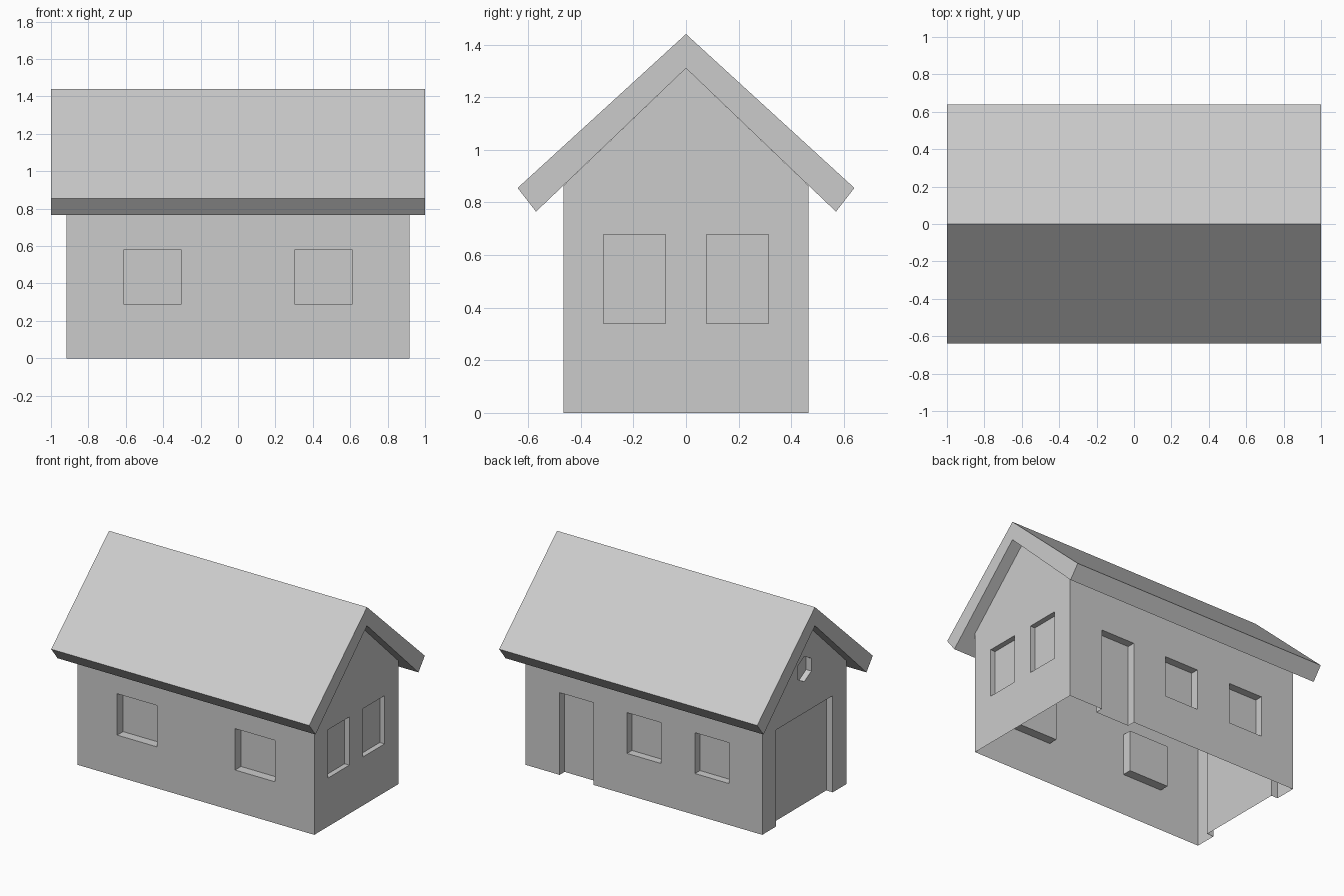
import bpy, bmesh, math
from mathutils import Matrix

if "Cube" in bpy.data.objects:
    bpy.data.objects.remove(bpy.data.objects["Cube"])

WX, WY, EAVE, RIDGE = 0.917, 0.465, 0.865, 1.31


def make_object(name, bm):
    bmesh.ops.recalc_face_normals(bm, faces=bm.faces[:])
    mesh = bpy.data.meshes.new(name)
    bm.to_mesh(mesh)
    bm.free()
    obj = bpy.data.objects.new(name, mesh)
    bpy.context.collection.objects.link(obj)
    return obj


def extrude_profile(name, points, half):
    """Sweep a (y, z) outline along x."""
    bm = bmesh.new()
    face = bm.faces.new([bm.verts.new((-half, y, z)) for y, z in points])
    new = bmesh.ops.extrude_face_region(bm, geom=[face])["geom"]
    verts = [v for v in new if isinstance(v, bmesh.types.BMVert)]
    bmesh.ops.translate(bm, verts=verts, vec=(2 * half, 0, 0))
    return make_object(name, bm)


def add_box(bm, x0, x1, y0, y1, z0, z1):
    m = Matrix.Translation(((x0 + x1) / 2, (y0 + y1) / 2, (z0 + z1) / 2))
    bmesh.ops.create_cube(bm, size=1, matrix=m @ Matrix.Diagonal((x1 - x0, y1 - y0, z1 - z0, 1)))


# Roof: thick gable with overhanging eaves
extrude_profile("roof", [(0, 1.44), (0.64, 0.855), (0.57, 0.765), (0, RIDGE),
                         (-0.57, 0.765), (-0.64, 0.855)], 1.0)

# Walls
walls = extrude_profile("walls", [(-WY, 0), (WY, 0), (WY, EAVE), (0, RIDGE), (-WY, EAVE)], WX)

# Recess cutters
OUT = 0.1
bm = bmesh.new()
for s in (-1, 1):
    # front windows
    add_box(bm, s * 0.457 - 0.154, s * 0.457 + 0.154, -WY - OUT, -WY + 0.065, 0.29, 0.58)
    # right side windows
    add_box(bm, WX - 0.037, WX + OUT, s * 0.195 - 0.118, s * 0.195 + 0.118, 0.34, 0.678)
# back door and two windows
for x, z0 in ((0.523, -0.1), (0, 0.29), (-0.527, 0.29)):
    add_box(bm, x - 0.131, x + 0.131, WY - 0.055, WY + OUT, z0, 0.576)
# garage door on the left side
add_box(bm, -WX - OUT, -WX + 0.05, -0.315, 0.315, -0.1, 0.677)
# hexagonal gable window
bmesh.ops.create_cone(bm, cap_ends=True, segments=6, radius1=0.089, radius2=0.089, depth=0.2,
                      matrix=Matrix.Translation((-WX + 0.04 - 0.1, 0, 0.985))
                      @ Matrix.Rotation(math.pi / 2, 4, 'Y')
                      @ Matrix.Rotation(math.pi / 2, 4, 'Z'))
# keep a corner of the hexagon pointing straight up
hexa = [v for v in bm.verts if v.co.z > 0.85]
if max(v.co.z for v in hexa) < 0.985 + 0.085:
    bmesh.ops.rotate(bm, verts=hexa, cent=(0, 0, 0.985), matrix=Matrix.Rotation(math.pi / 6, 3, 'X'))
cutter = make_object("recess_cutter", bm)
cutter.hide_render = True

mod = walls.modifiers.new("recesses", 'BOOLEAN')
mod.operation = 'DIFFERENCE'
mod.solver = 'EXACT'
mod.object = cutter
bpy.context.view_layer.objects.active = walls
bpy.ops.object.modifier_apply(modifier=mod.name)
bpy.data.objects.remove(cutter)

# Open the shell at the floor and under the roof
bm = bmesh.new()
bm.from_mesh(walls.data)
gone = []
for f in bm.faces:
    c = f.calc_center_median()
    under_roof = abs(f.normal.y) > 0.3 and f.normal.z > 0.3 and abs(c.y) > 0.15
    if under_roof or all(v.co.z < 1e-4 for v in f.verts):
        gone.append(f)
bmesh.ops.delete(bm, geom=gone, context='FACES')
bm.to_mesh(walls.data)
bm.free()
